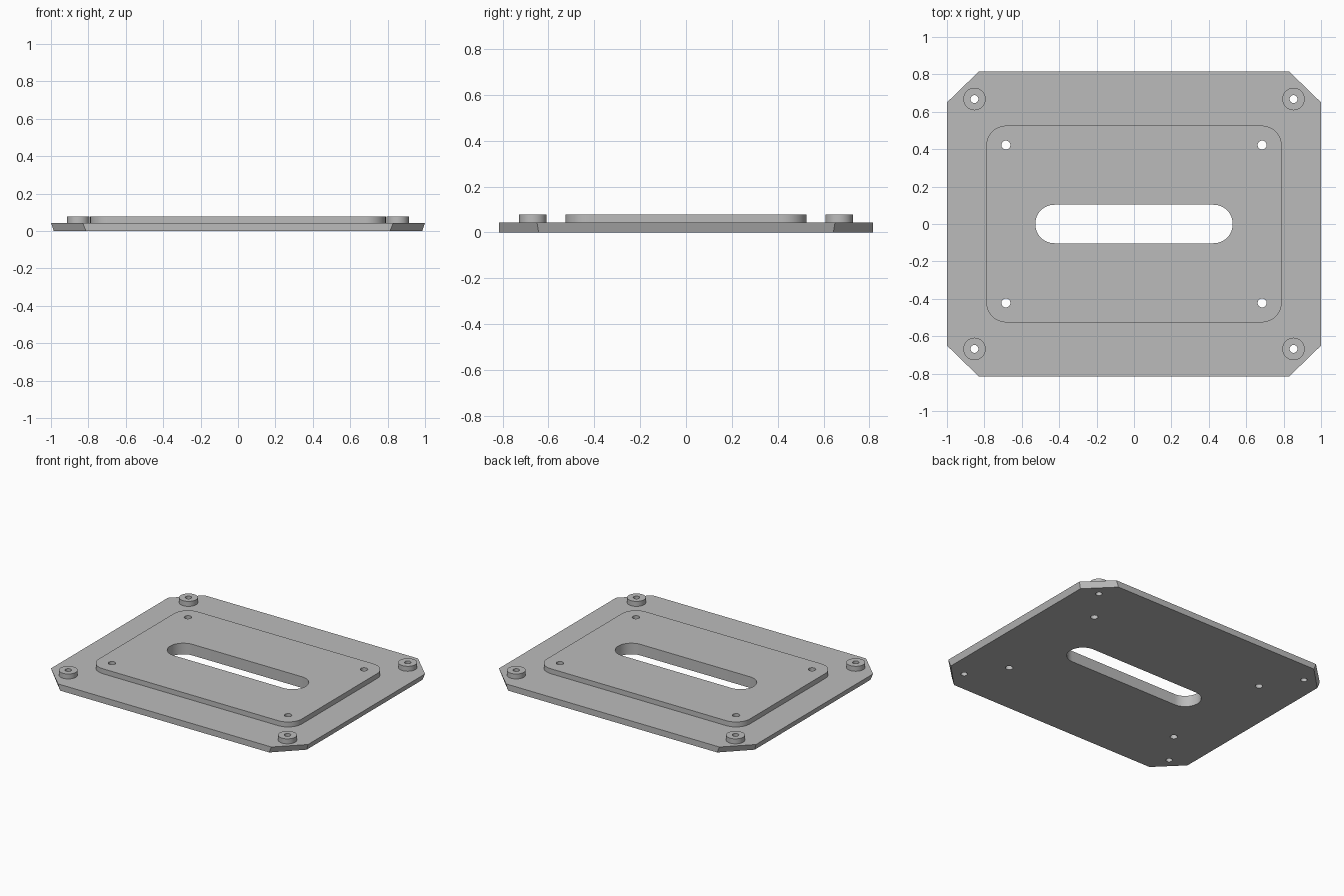
import bpy, bmesh, math

cube = bpy.data.objects.get("Cube")
if cube:
    bpy.data.objects.remove(cube, do_unlink=True)

PLATE_TOP = 0.043
PAD_TOP = 0.078

grey = bpy.data.materials.new("machined grey")
grey.use_nodes = True
colour = (0.5, 0.5, 0.5, 1)
grey.diffuse_color = colour
grey.node_tree.nodes["Principled BSDF"].inputs["Base Color"].default_value = colour


def rounded_rect(hx, hy, r, cx=0, cy=0, steps=12):
    """Outline of a rectangle with rounded corners; a circle when hx = hy = r."""
    points = []
    for quarter, (sx, sy) in enumerate([(1, 1), (-1, 1), (-1, -1), (1, -1)]):
        for i in range(steps + 1):
            a = (quarter + i / steps) * math.pi / 2
            p = (cx + sx * (hx - r) + r * math.cos(a),
                 cy + sy * (hy - r) + r * math.sin(a))
            if not points or math.dist(p, points[-1]) > 1e-5:
                points.append(p)
    if math.dist(points[0], points[-1]) < 1e-5:
        points.pop()
    return points


def circle(x, y, r):
    return rounded_rect(r, r, r, x, y, 8)


def clipped_rect(hx, hy, cut_x, cut_y):
    """Outline of a rectangle with its corners cut off."""
    half = [(hx, -cut_y), (hx, cut_y), (cut_x, hy), (-cut_x, hy)]
    return half + [(-hx, cut_y), (-hx, -cut_y), (-cut_x, -hy), (cut_x, -hy)]


def slab(name, loops, z0, z1, bottom_outline=None):
    """Solid between z0 and z1; the first loop is the outline, the rest are holes."""
    bm = bmesh.new()
    low_edges, high_edges = [], []
    for k, loop in enumerate(loops):
        base = bottom_outline if k == 0 and bottom_outline else loop
        low = [bm.verts.new((x, y, z0)) for x, y in base]
        high = [bm.verts.new((x, y, z1)) for x, y in loop]
        for i in range(len(loop)):
            j = (i + 1) % len(loop)
            bm.faces.new((low[i], low[j], high[j], high[i]))
            low_edges.append(bm.edges.get((low[i], low[j])))
            high_edges.append(bm.edges.get((high[i], high[j])))
    for edges in (low_edges, high_edges):
        bmesh.ops.triangle_fill(bm, edges=edges, use_beauty=True)
    bmesh.ops.recalc_face_normals(bm, faces=bm.faces)
    mesh = bpy.data.meshes.new(name)
    bm.to_mesh(mesh)
    bm.free()
    mesh.materials.append(grey)
    obj = bpy.data.objects.new(name, mesh)
    bpy.context.collection.objects.link(obj)
    bpy.ops.object.select_all(action="DESELECT")
    obj.select_set(True)
    bpy.context.view_layer.objects.active = obj
    bpy.ops.object.shade_smooth_by_angle(angle=math.radians(30))
    return obj


# Openings that run through the stacked parts
corners = [(sx, sy) for sx in (-1, 1) for sy in (-1, 1)]
slot = rounded_rect(0.528, 0.103, 0.103)
pad_holes = [circle(sx * 0.685, sy * 0.422, 0.024) for sx, sy in corners]
boss_holes = [circle(sx * 0.853, sy * 0.668, 0.021) for sx, sy in corners]

# Base plate with cut corners and undercut ends
slab("base_plate",
     [clipped_rect(1, 0.815, 0.83, 0.65), slot] + pad_holes + boss_holes,
     0, PLATE_TOP, clipped_rect(0.985, 0.815, 0.813, 0.643))

# Raised centre pad
slab("raised_pad", [rounded_rect(0.79, 0.526, 0.108), slot] + pad_holes,
     PLATE_TOP, PAD_TOP)

# Corner bosses
for (sx, sy), hole in zip(corners, boss_holes):
    name = ("back" if sy > 0 else "front") + ("_left" if sx > 0 else "_right") + "_boss"
    slab(name, [circle(sx * 0.853, sy * 0.668, 0.06), hole], PLATE_TOP, PAD_TOP)
